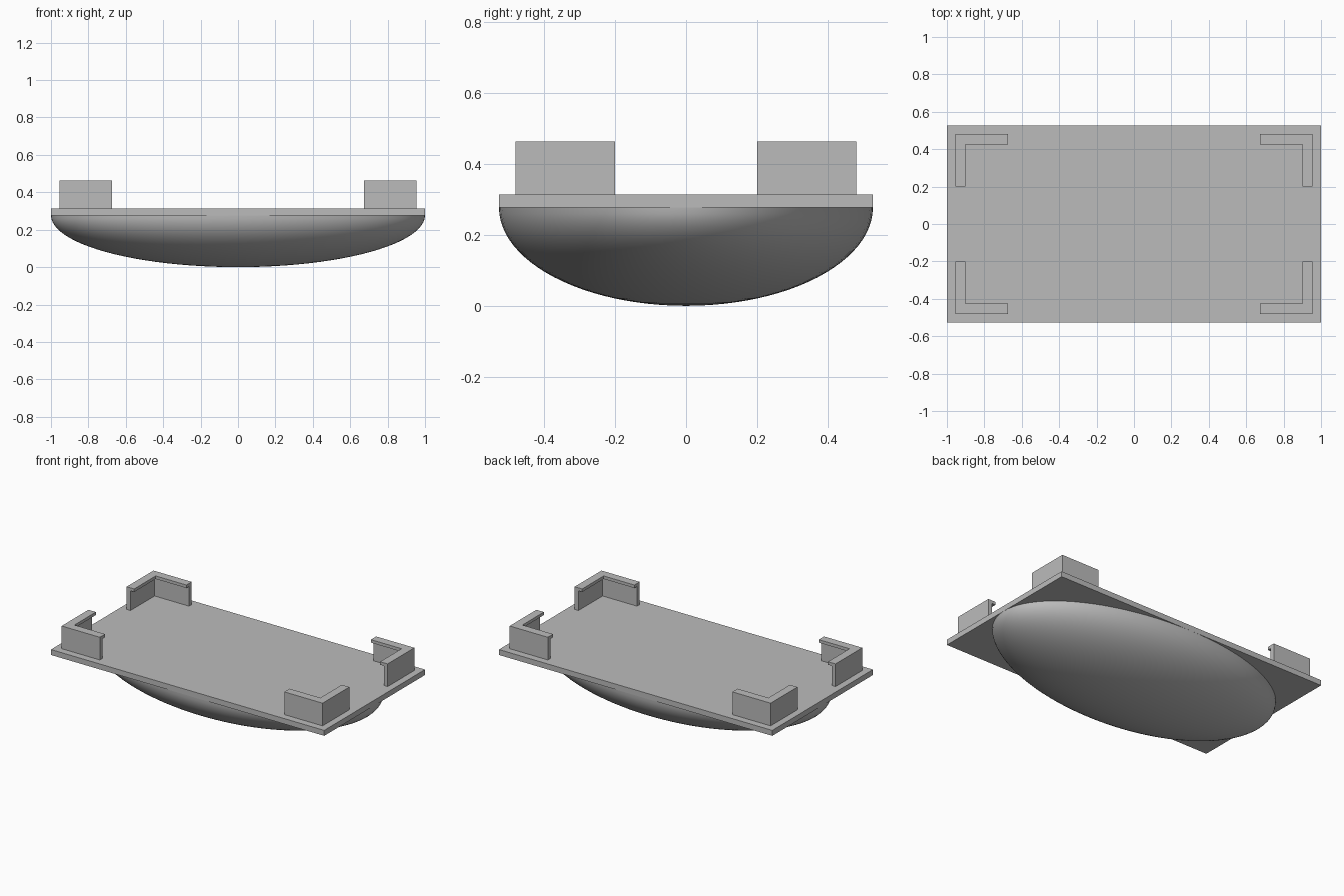
import bpy, bmesh, math

if "Cube" in bpy.data.objects:
    bpy.data.objects.remove(bpy.data.objects["Cube"])

grey = bpy.data.materials.new("mid grey")
grey.diffuse_color = (0.5, 0.5, 0.5, 1)
grey.use_nodes = True
grey.node_tree.nodes["Principled BSDF"].inputs["Base Color"].default_value = grey.diffuse_color

HX, HY = 1.0, 0.527                  # half size of the plate
Z0, Z1, Z2 = 0.277, 0.313, 0.463     # plate underside, plate top, clip top


def finish(name, bm):
    bmesh.ops.recalc_face_normals(bm, faces=bm.faces)
    me = bpy.data.meshes.new(name)
    bm.to_mesh(me)
    bm.free()
    me.materials.append(grey)
    ob = bpy.data.objects.new(name, me)
    bpy.context.collection.objects.link(ob)
    return ob


def prism(bm, outline, z0, z1):
    """Extrude a flat outline from z0 to z1."""
    f = bm.faces.new([bm.verts.new((x, y, z0)) for x, y in outline])
    r = bmesh.ops.extrude_face_region(bm, geom=[f])
    top = [v for v in r["geom"] if isinstance(v, bmesh.types.BMVert)]
    bmesh.ops.translate(bm, verts=top, vec=(0, 0, z1 - z0))


def corner_l(sx, sy, t):
    """L-shaped outline of thickness t hugging one corner."""
    x0, x1, y0, y1 = 0.675, 0.955, 0.2, 0.48
    pts = [(x1, y1), (x0, y1), (x0, y1 - t), (x1 - t, y1 - t), (x1 - t, y0), (x1, y0)]
    return [(sx * x, sy * y) for x, y in pts]


# flat plate
bm = bmesh.new()
prism(bm, [(-HX, -HY), (HX, -HY), (HX, HY), (-HX, HY)], Z0, Z1)
finish("plate", bm)

# half-ellipsoid dome under the plate
bm = bmesh.new()
bmesh.ops.create_uvsphere(bm, u_segments=96, v_segments=48, radius=1)
bmesh.ops.bisect_plane(bm, geom=bm.verts[:] + bm.edges[:] + bm.faces[:], dist=1e-5,
                       plane_co=(0, 0, 0), plane_no=(0, 0, 1), clear_outer=True)
for v in bm.verts:
    v.co = (v.co.x * HX, v.co.y * HY, Z0 + v.co.z * Z0)
for f in bm.faces:
    f.smooth = True
finish("dome", bm)

# corner clips: thin wall with an inward lip on top
for sx, xn in ((-1, "left"), (1, "right")):
    for sy, yn in ((-1, "front"), (1, "back")):
        bm = bmesh.new()
        prism(bm, corner_l(sx, sy, 0.028), Z1, Z2 - 0.02)
        prism(bm, corner_l(sx, sy, 0.055), Z2 - 0.02, Z2)
        finish(f"{yn}_{xn}_clip", bm)
